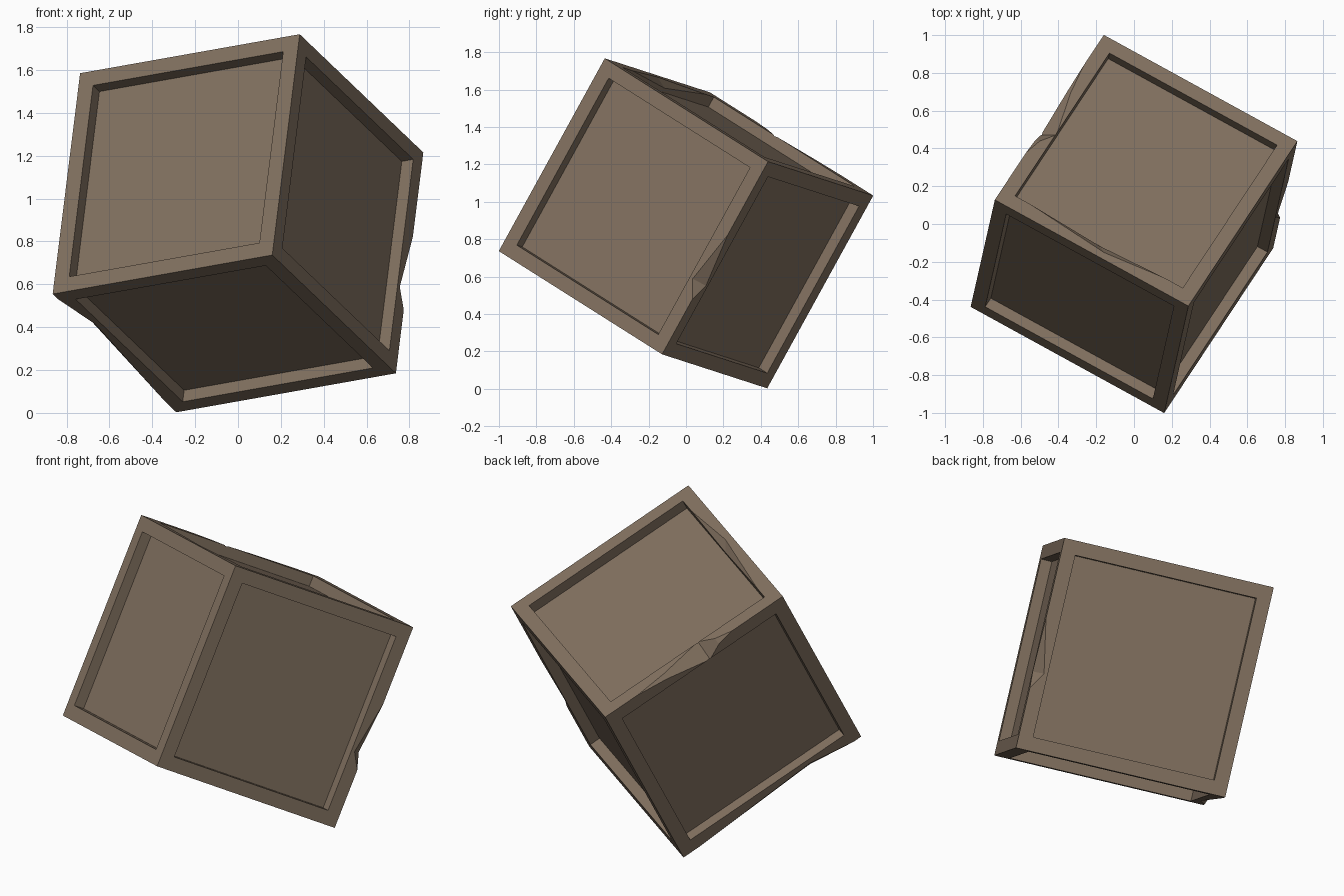
import bpy, bmesh
from mathutils import Vector, Matrix

if "Cube" in bpy.data.objects:
    bpy.data.objects.remove(bpy.data.objects["Cube"])

# Tilted cube frame: origin at the front-most corner, right-handed axes a, b, c
S = 1.183
a = Vector((0.575, 0.87, -0.55)).normalized()
c = Vector((0.13, 0.57, 1.03))
c = (c - a * c.dot(a)).normalized()
b = c.cross(a)
rot = Matrix((a, b, c)).transposed()
centre = Vector((0, 0, 0.885))

brown = bpy.data.materials.new("weathered brown")
brown.diffuse_color = (0.22, 0.163, 0.115, 1)
brown.use_nodes = True
brown.node_tree.nodes["Principled BSDF"].inputs["Base Color"].default_value = brown.diffuse_color


def world(p):
    """Unit-cube coordinates (0..1 along a, b, c) to world space."""
    return centre + rot @ ((Vector(p) - Vector((0.5, 0.5, 0.5))) * S)


def make_object(name, bm):
    bmesh.ops.recalc_face_normals(bm, faces=bm.faces[:])
    me = bpy.data.meshes.new(name)
    bm.to_mesh(me)
    bm.free()
    me.materials.append(brown)
    ob = bpy.data.objects.new(name, me)
    bpy.context.collection.objects.link(ob)
    return ob


# Crate: cube with a framed recess in every side
bm = bmesh.new()
bmesh.ops.create_cube(bm, size=1)
sides = bm.faces[:]
bmesh.ops.inset_individual(bm, faces=sides, thickness=0.067, use_even_offset=True)
for f in sides:
    ex = bmesh.ops.extrude_discrete_faces(bm, faces=[f])["faces"][0]
    n = ex.normal.copy()
    bmesh.ops.translate(bm, verts=ex.verts[:], vec=-n * 0.052)
for v in bm.verts:
    v.co = world(v.co + Vector((0.5, 0.5, 0.5)))
crate = make_object("crate", bm)


def edge_chip(name, start, end, inward, profile):
    """Notch along an edge: profile is (position along edge, depth)."""
    start, end = Vector(start), Vector(end)
    along = end - start
    inward = Vector(inward).normalized()
    side = along.cross(inward).normalized() * 0.2
    pts = profile + [(profile[-1][0], -0.1), (profile[0][0], -0.1)]
    bm = bmesh.new()
    rings = []
    for s in (-1, 1):
        rings.append([bm.verts.new(world(start + along * t + inward * d + side * s))
                      for t, d in pts])
    n = len(pts)
    bm.faces.new(rings[0])
    bm.faces.new(rings[1][::-1])
    for i in range(n):
        j = (i + 1) % n
        bm.faces.new((rings[0][i], rings[1][i], rings[1][j], rings[0][j]))
    return make_object(name, bm)


cutters = [
    # right rear upright edge
    edge_chip("right_edge_chip", (1, 0, 1), (1, 0, 0), (-1, 1, 0),
              [(0.36, -0.003), (0.635, 0.035), (0.72, -0.003)]),
    # upper left edge
    edge_chip("upper_edge_chip", (0, 1, 1), (1, 1, 1), (0, -1, -1),
              [(0.27, -0.003), (0.37, 0.016), (0.44, 0.05), (0.66, 0.014), (0.85, -0.003)]),
    # lower left edge
    edge_chip("lower_edge_chip", (0, 1, 0), (1, 1, 0), (0, -1, 1),
              [(0.02, -0.003), (0.27, 0.03), (0.98, -0.003)]),
]

# Shallow chip on the inner rim of the upper side
bm = bmesh.new()
for p in ((0.069, 0.9, 1.002), (0.069, 0.12, 1.002), (0.03, 0.45, 1.002),
          (0.071, 0.5, 0.965), (0.071, 0.3, 0.985), (0.05, 0.5, 1.05)):
    bm.verts.new(world(p))
bmesh.ops.convex_hull(bm, input=bm.verts[:])
cutters.append(make_object("rim_chip", bm))

for cut in cutters:
    cut.hide_render = True
    m = crate.modifiers.new(cut.name, 'BOOLEAN')
    m.operation = 'DIFFERENCE'
    m.solver = 'EXACT'
    m.object = cut

# Bake the chips and drop the cutters
dg = bpy.context.evaluated_depsgraph_get()
baked = bpy.data.meshes.new_from_object(crate.evaluated_get(dg))
crate.modifiers.clear()
crate.data = baked
for cut in cutters:
    bpy.data.objects.remove(cut)
